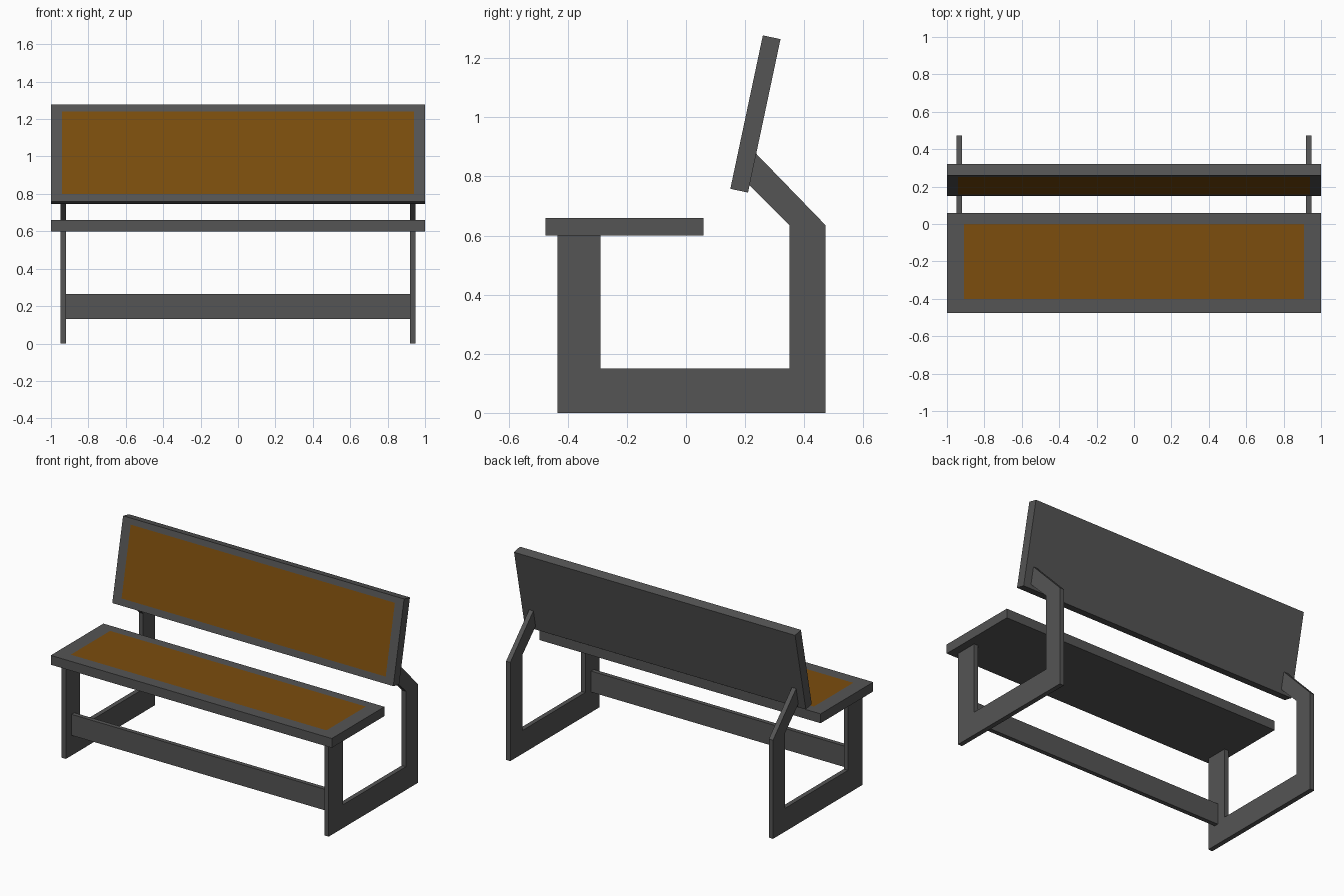
import bpy, bmesh
from mathutils import Matrix, Vector

if "Cube" in bpy.data.objects:
    bpy.data.objects.remove(bpy.data.objects["Cube"])


def material(name, rgb):
    m = bpy.data.materials.new(name)
    m.diffuse_color = (*rgb, 1)
    m.use_nodes = True
    m.node_tree.nodes["Principled BSDF"].inputs["Base Color"].default_value = m.diffuse_color
    return m


metal = material("dark_metal", (0.09, 0.09, 0.09))
wood = material("brown_panel", (0.2, 0.075, 0.004))


def finish(name, bm, *mats):
    bmesh.ops.recalc_face_normals(bm, faces=bm.faces[:])
    me = bpy.data.meshes.new(name)
    bm.to_mesh(me)
    bm.free()
    for m in mats:
        me.materials.append(m)
    ob = bpy.data.objects.new(name, me)
    bpy.context.collection.objects.link(ob)
    return ob


def extrude_profile(name, pts, x0, x1):
    """Extrude a (y, z) outline along x."""
    bm = bmesh.new()
    face = bm.faces.new([bm.verts.new((x0, y, z)) for y, z in pts])
    ext = bmesh.ops.extrude_face_region(bm, geom=[face])["geom"]
    moved = [v for v in ext if isinstance(v, bmesh.types.BMVert)]
    bmesh.ops.translate(bm, verts=moved, vec=(x1 - x0, 0, 0))
    return finish(name, bm, metal)


def panelled_slab(name, edge0, edge1, thick, panel_x, t0, t1):
    """Board whose visible face runs from edge0 to edge1 in (y, z), with a flush panel."""
    a, b = Vector((0, *edge0)), Vector((0, *edge1))
    d = (b - a).normalized()
    n = Vector((1, 0, 0)).cross(d)
    length = (b - a).length
    bm = bmesh.new()

    def ring(w, s0, s1, h):
        return [bm.verts.new(a + d * s + n * h + Vector((x, 0, 0)))
                for x, s in ((-w, s0), (w, s0), (w, s1), (-w, s1))]

    outer, back = ring(1, 0, length, 0), ring(1, 0, length, -thick)
    inner = ring(panel_x, t0, t1, 0)
    bm.faces.new(inner).material_index = 1
    bm.faces.new(back[::-1])
    for i in range(4):
        j = (i + 1) % 4
        bm.faces.new((outer[i], outer[j], inner[j], inner[i]))
        bm.faces.new((back[i], back[j], outer[j], outer[i]))
    return finish(name, bm, metal, wood)


# Seat and tilted backrest with inlaid panels
panelled_slab("seat", (-0.475, 0.66), (0.06, 0.66), 0.06, 0.91, 0.075, 0.475)
panelled_slab("backrest", (0.15, 0.758), (0.26, 1.277), 0.061, 0.94, 0.043, 0.492)

# Side frames: front leg, floor rail, rear post and bent arm in one outline
side = [(-0.435, 0), (0.472, 0), (0.472, 0.635), (0.2345, 0.88),
        (0.213, 0.772), (0.35, 0.635), (0.35, 0.15), (-0.29, 0.15),
        (-0.29, 0.6), (-0.435, 0.6)]
for label, s in (("left", -1), ("right", 1)):
    extrude_profile(label + "_side_frame", side, s * 0.92, s * 0.95)

# Stretcher between the front legs
extrude_profile("stretcher", [(-0.378, 0.13), (-0.35, 0.13),
                              (-0.35, 0.265), (-0.378, 0.265)], -0.92, 0.92)
